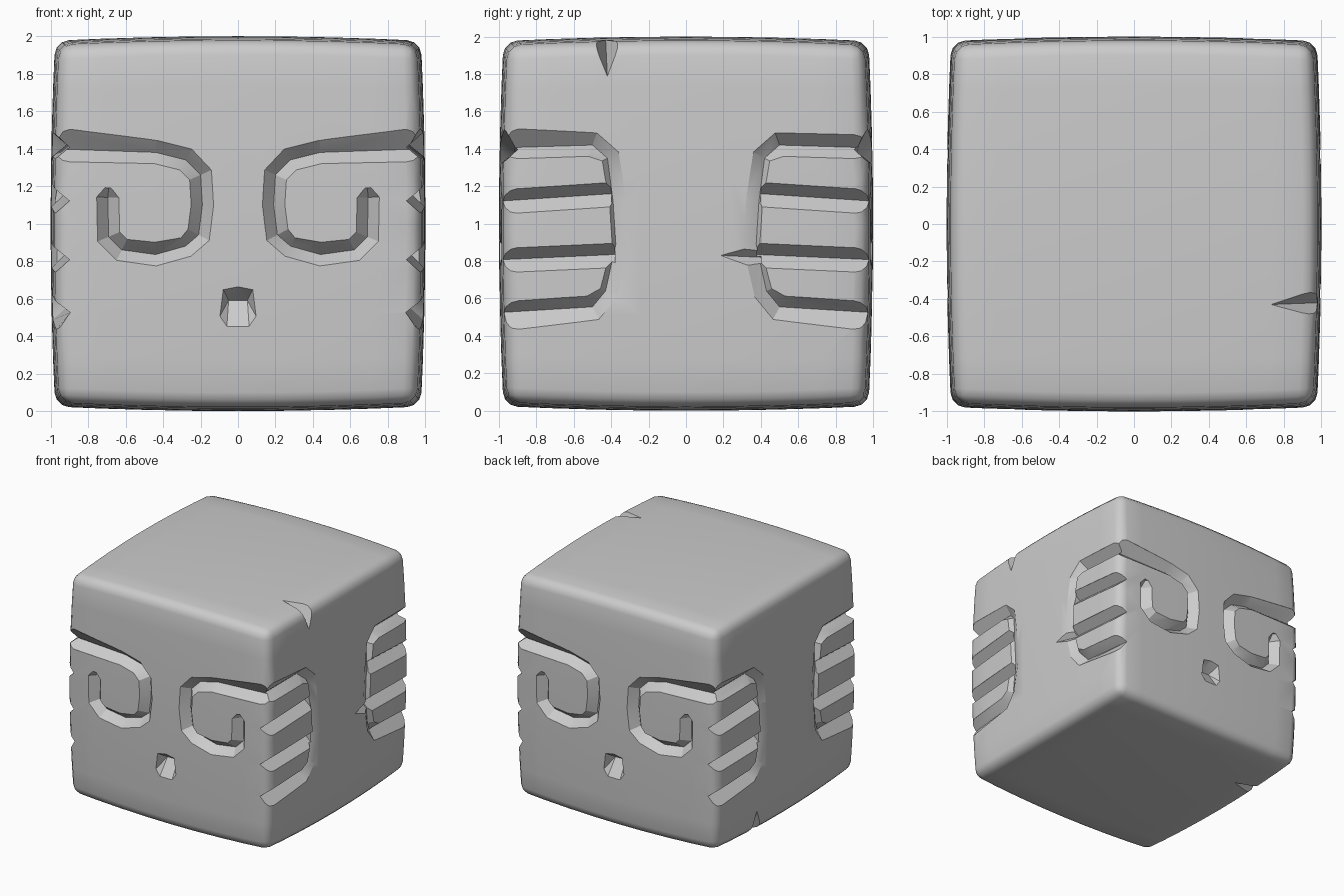
import bpy, bmesh
from mathutils import Vector, Matrix
from math import pi

if "Cube" in bpy.data.objects:
    bpy.data.objects.remove(bpy.data.objects["Cube"])

BULGE = 0.024
DEPTH = 0.075


def surf(u, z):
    """Distance of the bulged face from the centre."""
    return 1 - BULGE * (u * u + (z - 1) ** 2)


def mesh_object(name, bm):
    bmesh.ops.recalc_face_normals(bm, faces=bm.faces[:])
    me = bpy.data.meshes.new(name)
    bm.to_mesh(me)
    bm.free()
    ob = bpy.data.objects.new(name, me)
    bpy.context.collection.objects.link(ob)
    return ob


def apply_mods(ob):
    dg = bpy.context.evaluated_depsgraph_get()
    me = bpy.data.meshes.new_from_object(ob.evaluated_get(dg))
    ob.modifiers.clear()
    ob.data = me


# Stone block: bulged cube with rounded edges
bm = bmesh.new()
bmesh.ops.create_cube(bm, size=2)
bmesh.ops.subdivide_edges(bm, edges=bm.edges[:], cuts=7, use_grid_fill=True)
for v in bm.verts:
    x, y, z = v.co
    v.co = (x * (1 - BULGE * (y * y + z * z)),
            y * (1 - BULGE * (x * x + z * z)),
            1 + z * (1 - BULGE * (x * x + y * y)))
block = mesh_object("stone_block", bm)
bev = block.modifiers.new("round", 'BEVEL')
bev.width = 0.075
bev.segments = 3
bev.limit_method = 'ANGLE'
bev.angle_limit = 0.8
apply_mods(block)


def cut(cutter):
    cutter.hide_render = True
    m = block.modifiers.new("cut", 'BOOLEAN')
    m.operation = 'DIFFERENCE'
    m.solver = 'EXACT'
    m.object = cutter
    apply_mods(block)
    bpy.data.objects.remove(cutter)


def groove(path, turn, mirror=1):
    """V-groove along (u, z, left width, right width) on the face turned by 90 degree steps."""
    rot = Matrix.Rotation(turn * pi / 2, 3, 'Z')
    pts = [Vector(p[:2]) for p in path]
    bm = bmesh.new()
    rings = []
    for i, (u, z, wl, wr) in enumerate(path):
        a = (pts[i] - pts[max(i - 1, 0)])
        b = (pts[min(i + 1, len(pts) - 1)] - pts[i])
        a = (a if a.length else b).normalized()
        b = (b if b.length else a).normalized()
        n = Vector((-a.y - b.y, a.x + b.x)).normalized()
        n /= max(0.6, n.dot(Vector((-a.y, a.x))))
        left, right = pts[i] + n * wl, pts[i] - n * wr
        d = DEPTH * min(1, wr / 0.05)
        ring = []
        for q, h in ((pts[i], -d), (left, 0), (left, .12), (right, .12), (right, 0)):
            ring.append(bm.verts.new(rot @ Vector((mirror * q.x, -surf(q.x, q.y) - h, q.y))))
        rings.append(ring)
    for r, s in zip(rings, rings[1:]):
        for k in range(5):
            bm.faces.new((r[k], r[(k + 1) % 5], s[(k + 1) % 5], s[k]))
    bm.faces.new(rings[0])
    bm.faces.new(rings[-1])
    cut(mesh_object("groove_cutter", bm))


def chip(points, rot=Matrix.Identity(3)):
    bm = bmesh.new()
    for p in points:
        bm.verts.new(rot @ Vector(p))
    bmesh.ops.convex_hull(bm, input=bm.verts[:])
    cut(mesh_object("chip_cutter", bm))


# Brow and spiral eye
EYE = [(-1.15, 1.405, .13, .07), (-.44, 1.38, .065, .06), (-.28, 1.34, .065, .06),
       (-.2, 1.26, .06, .06), (-.19, 1.10, .06, .06), (-.21, .94, .06, .06),
       (-.28, .88, .06, .05), (-.44, .835, .06, .065), (-.62, .86, .06, .06),
       (-.69, .93, .06, .06), (-.695, 1.14, .06, .06), (-.69, 1.19, .02, .015)]
# Nose pit: surface rim and deep ridge
PIT = [(-.08, -1.0, .65), (.08, -1.0, .65), (-.1, -1.0, .5), (.1, -1.0, .5), (-.06, -1.0, .44), (.06, -1.0, .44),
       (0, -1.0, .665), (-.05, -.9, .59), (.05, -.9, .59)]
for turn in (0, 2):
    rot = Matrix.Rotation(turn * pi / 2, 3, 'Z')
    for mirror in (1, -1):
        groove(EYE, turn, mirror)
    chip(PIT + [(x, -1.1, z) for x, y, z in PIT[:7]], rot)

# Ear panels: bracket outline plus two bars
for turn in (1, 3):
    for mirror, brow in ((1, .12), (-1, .07)):
        groove([(-1.15, 1.40, brow, .06), (-.5, 1.42, .065, .06), (-.42, 1.35, .065, .03),
                (-.39, 1.12, .07, .02), (-.375, .89, .07, .02), (-.43, .64, .07, .03),
                (-.5, .555, .07, .06), (-1.15, .515, .11, .055)], turn, mirror)
        groove([(-1.15, 1.11, .06, .07), (-.4, 1.16, .06, .07)][::1], turn, mirror)
        groove([(-1.15, .80, .06, .07), (-.38, .835, .06, .07)], turn, mirror)

# Battle-worn chips: top edge, opposite bottom edge, and beside one ear panel
EDGE = [(.72, -.43, 1.99), (.99, -.42, 1.78), (1.12, -.60, 2.12), (1.12, -.24, 2.12)]
chip(EDGE)
chip([(-x, -y, 2 - z) for x, y, z in EDGE])
chip([(1.0, .18, .83), (.92, .4, .82), (1.03, .4, .92), (1.03, .4, .72)])

bpy.context.view_layer.objects.active = block
block.select_set(True)
bpy.ops.object.shade_smooth_by_angle(angle=0.5)
